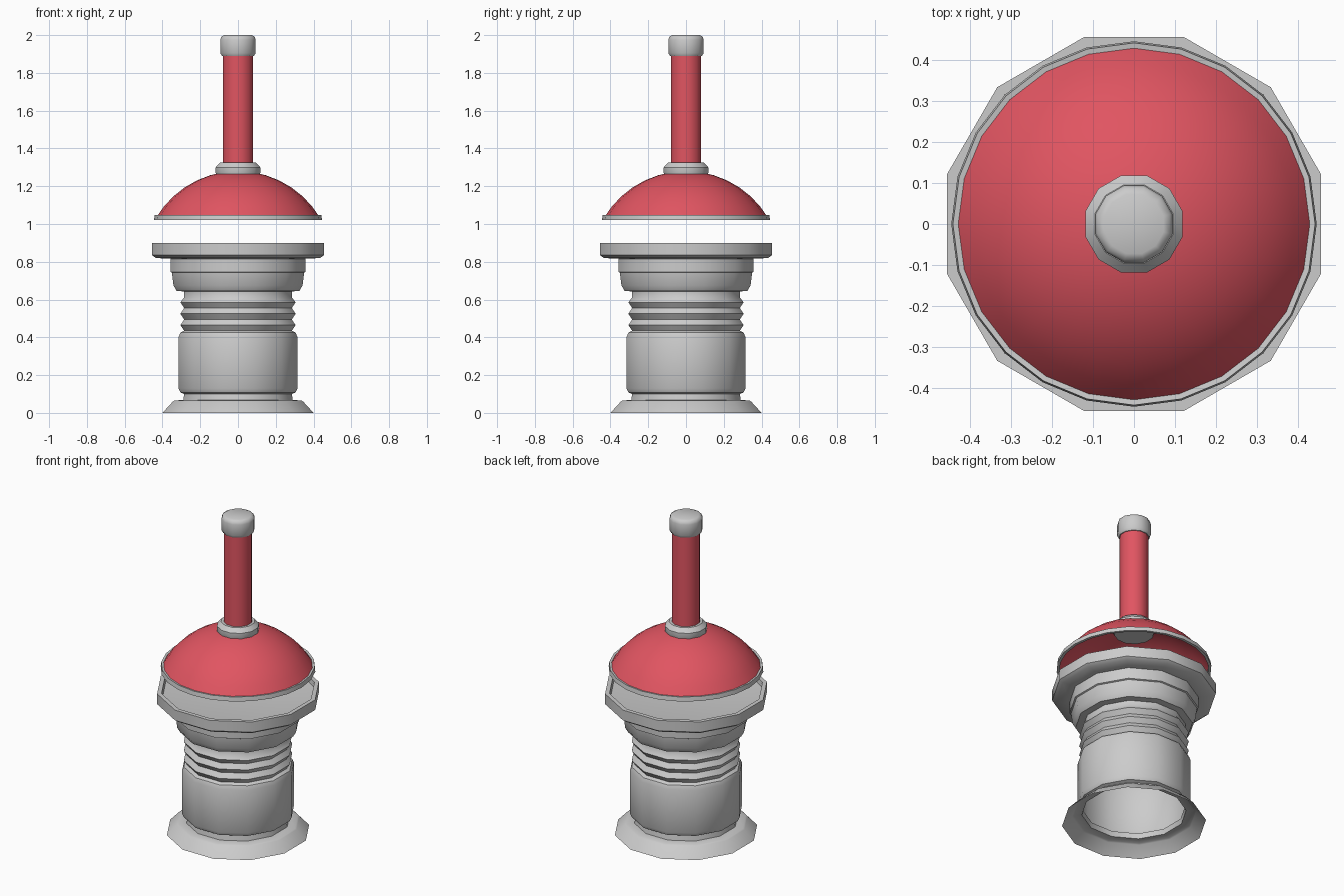
import bpy, bmesh, math

if "Cube" in bpy.data.objects:
    bpy.data.objects.remove(bpy.data.objects["Cube"])

red = bpy.data.materials.new("red")
red.diffuse_color = (0.75, 0.09, 0.12, 1)
red.use_nodes = True
red.node_tree.nodes["Principled BSDF"].inputs["Base Color"].default_value = red.diffuse_color


def lathe(name, profile, sides, flat_fit=True, mat=None, angle=40, closed=False):
    """Spin (radius, z) points round z; flat_fit means radii are to the flats."""
    off = math.pi / sides if flat_fit else 0
    k = 1 / math.cos(off)
    bm = bmesh.new()
    rings = []
    for r, z in profile:
        if r == 0:
            rings.append([bm.verts.new((0, 0, z))] * sides)
        else:
            rings.append([bm.verts.new((r * k * math.cos(off + math.tau * i / sides),
                                        r * k * math.sin(off + math.tau * i / sides), z))
                          for i in range(sides)])
    pairs = list(zip(rings, rings[1:]))
    if closed:
        pairs.append((rings[-1], rings[0]))
    for a, b in pairs:
        for i in range(sides):
            j = (i + 1) % sides
            bm.faces.new(list(dict.fromkeys([a[i], a[j], b[j], b[i]])))
    me = bpy.data.meshes.new(name)
    bm.to_mesh(me)
    bm.free()
    ob = bpy.data.objects.new(name, me)
    bpy.context.collection.objects.link(ob)
    if mat:
        me.materials.append(mat)
    bpy.ops.object.select_all(action='DESELECT')
    ob.select_set(True)
    bpy.context.view_layer.objects.active = ob
    bpy.ops.object.shade_smooth_by_angle(angle=math.radians(angle))
    return ob


# Hollow body: flared foot, barrel, three ridges, stepped collar, dished flange
ridges = []
for i in range(3):
    z = 0.435 + 0.06 * i
    ridges += [(0.285, z), (0.305, z + 0.03)]
body = [(0.40, 0), (0.345, 0.06), (0.335, 0.066), (0.29, 0.068), (0.285, 0.10),
        (0.305, 0.108), (0.315, 0.13), (0.315, 0.40), (0.305, 0.425)]
body += ridges
body += [(0.285, 0.612), (0.285, 0.643), (0.325, 0.646), (0.342, 0.675), (0.35, 0.742),
         (0.358, 0.746), (0.358, 0.816), (0.435, 0.82), (0.455, 0.835), (0.455, 0.90),
         (0.43, 0.90), (0.425, 0.872), (0.21, 0.85), (0, 0.85)]
lathe("base_body", body, 12)

# Domed disc, a thin spherical cap open underneath
R, cz = 0.505, 0.775
a0 = math.asin(0.435 / R)
dome = [(R * math.sin(a0 * (1 - i / 7)), cz + R * math.cos(a0 * (1 - i / 7))) for i in range(7)]
dome.append((0, cz + R))
lathe("dome", dome, 24, False, red)

# Grey rim under the dome
lathe("dome_rim", [(0.428, 1.02), (0.445, 1.02), (0.441, 1.047), (0.428, 1.045)],
      24, False, closed=True)

# Stem collar, stem and end cap
lathe("stem_collar", [(0, 1.25), (0.11, 1.25), (0.118, 1.27), (0.118, 1.30),
                      (0.095, 1.325), (0, 1.325)], 12)
lathe("stem", [(0, 1.31), (0.08, 1.31), (0.08, 1.90), (0, 1.90)], 12, mat=red)
lathe("end_cap", [(0, 1.89), (0.085, 1.89), (0.0935, 1.905), (0.0935, 1.975),
                  (0.088, 1.992), (0.072, 2.0), (0, 2.0)], 12, angle=50)
